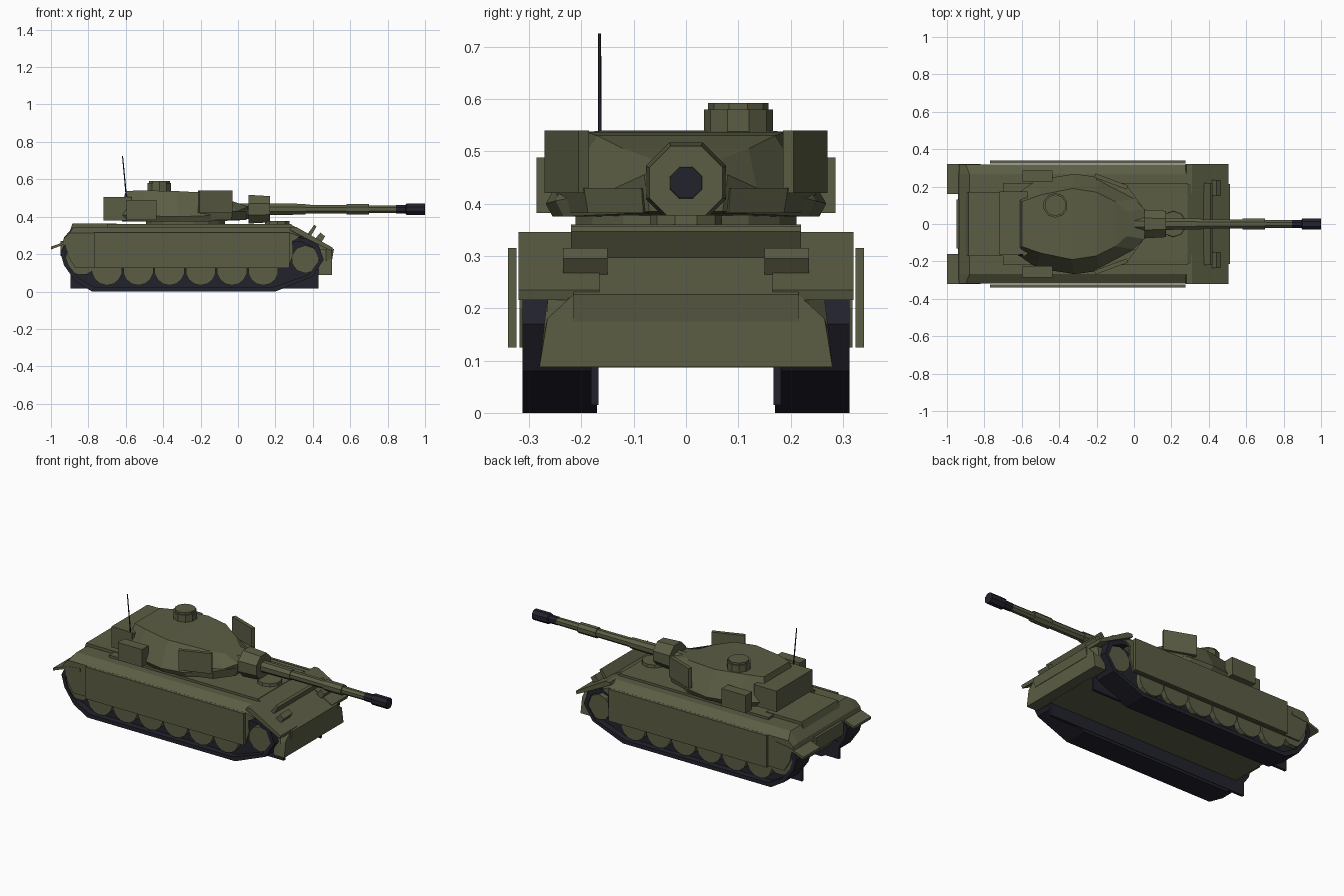
import bpy, bmesh, math
from mathutils import Vector


def material(name, col):
    m = bpy.data.materials.new(name)
    m.diffuse_color = (*col, 1)
    return m


GREEN = material("olive_green", (0.105, 0.110, 0.058))
DARK = material("dark_rubber", (0.016, 0.016, 0.026))


def finish(name, bm, mat):
    bmesh.ops.recalc_face_normals(bm, faces=bm.faces)
    me = bpy.data.meshes.new(name)
    bm.to_mesh(me)
    bm.free()
    me.materials.append(mat)
    ob = bpy.data.objects.new(name, me)
    bpy.context.collection.objects.link(ob)
    return ob


def loft(name, rings, mat, caps=True):
    """Skin between closed rings of 3D points."""
    bm = bmesh.new()
    vs = [[bm.verts.new(p) for p in r] for r in rings]
    n = len(vs[0])
    for a, b in zip(vs, vs[1:]):
        for i in range(n):
            j = (i + 1) % n
            bm.faces.new((a[i], a[j], b[j], b[i]))
    if caps:
        for r in (vs[0], vs[-1]):
            bm.faces.new(r)
    return finish(name, bm, mat)


def prism_y(name, pts, y0, y1, mat):
    return loft(name, [[(x, y, z) for x, z in pts] for y in (y0, y1)], mat)


def box(name, x0, x1, y0, y1, z0, z1, mat):
    return prism_y(name, [(x0, z0), (x1, z0), (x1, z1), (x0, z1)], y0, y1, mat)


def turned(name, origin, axis, prof, sides, mat):
    """Stack of polygonal rings (distance, radius) along an axis."""
    q = Vector((0, 0, 1)).rotation_difference(Vector(axis))
    rings = []
    for d, r in prof:
        ring = []
        for i in range(sides):
            a = 2 * math.pi * (i + 0.5) / sides
            ring.append(q @ Vector((r * math.cos(a), r * math.sin(a), d)) + Vector(origin))
        rings.append(ring)
    return loft(name, rings, mat)


# Hull, with bevelled upper side edges
prism_y("lower_hull", [(-0.90, 0.17), (-0.84, 0.087), (0.44, 0.087), (0.49, 0.2),
                       (0.3, 0.28), (-0.92, 0.28)], -0.17, 0.17, GREEN)
full = [(-0.94, 0.25), (-0.93, 0.29), (-0.88, 0.346), (0.28, 0.346), (0.37, 0.295), (0.27, 0.255)]
edge = [(-0.94, 0.25), (-0.93, 0.285), (-0.90, 0.312), (0.28, 0.312), (0.33, 0.295), (0.27, 0.255)]
loft("upper_hull", [[(x, y, z) for x, z in prof] for y, prof in
                    ((-0.318, edge), (-0.268, full), (0.268, full), (0.318, edge))], GREEN)
prism_y("glacis", [(0.26, 0.25), (0.26, 0.357), (0.285, 0.357), (0.513, 0.226), (0.504, 0.175),
                   (0.44, 0.16)], -0.215, 0.215, GREEN)
# Nose plate with bevelled upper corners
nose = [(-0.28, 0.088), (0.28, 0.088), (0.272, 0.16), (0.264, 0.226), (-0.264, 0.226), (-0.272, 0.16)]
face = [(-0.28, 0.088), (0.28, 0.088), (0.265, 0.18), (0.215, 0.226), (-0.215, 0.226), (-0.265, 0.18)]
loft("nose_plate", [[(x, y, z) for y, z in prof] for x, prof in ((0.43, nose), (0.47, nose), (0.502, face))],
     GREEN)
prism_y("deck_plate", [(-0.70, 0.34), (-0.70, 0.36), (0.285, 0.36), (0.285, 0.34)],
        -0.22, 0.22, GREEN)
prism_y("engine_deck", [(-0.90, 0.32), (-0.885, 0.364), (-0.65, 0.364), (-0.65, 0.34)],
        -0.172, 0.172, GREEN)
prism_y("splash_board", [(0.365, 0.298), (0.385, 0.29), (0.42, 0.347), (0.408, 0.357)],
        -0.22, 0.22, GREEN)
box("rear_plate", -0.95, -0.90, -0.13, 0.13, 0.19, 0.27, GREEN)
turned("driver_hatch", (0.21, 0, 0.35), (0, 0, 1), [(0, 0.07), (0.028, 0.068)], 10, GREEN)

# Track outline
outer = [(-0.95, 0.21), (-0.93, 0.14), (-0.87, 0.055), (-0.78, 0.0), (0.20, 0.0), (0.40, 0.08),
         (0.458, 0.17), (0.43, 0.25), (0.36, 0.285), (0.26, 0.295), (-0.85, 0.295), (-0.92, 0.27)]
inner = [(-0.245 + (x + 0.245) * 0.965, 0.15 + (z - 0.15) * 0.85) for x, z in outer]

for s, side in ((-1, "right"), (1, "left")):
    # Track belt, dark core and inner plate
    loops = [[(x, s * y, z) for x, z in prof] for prof, y in
             ((outer, 0.17), (outer, 0.312), (inner, 0.312), (inner, 0.17))]
    loft("track_belt_" + side, loops + loops[:1], DARK, caps=False)
    prism_y("track_core_" + side, inner, s * 0.172, s * 0.275, DARK)
    prism_y("track_guide_" + side, [(-0.895, 0.015), (0.43, 0.015), (0.43, 0.12), (-0.895, 0.12)],
            s * 0.167, s * 0.182, DARK)
    # Wheels
    for i in range(6):
        turned("road_wheel_" + side, (-0.70 + 0.167 * i, s * 0.26, 0.115), (0, s, 0),
               [(0, 0.082), (0.047, 0.082)], 14, GREEN)
    turned("idler_" + side, (-0.835, s * 0.26, 0.175), (0, s, 0), [(0, 0.088), (0.047, 0.088)], 12, GREEN)
    turned("sprocket_" + side, (0.36, s * 0.26, 0.172), (0, s, 0), [(0, 0.075), (0.047, 0.075)], 10, GREEN)
    # Skirts and mudguards
    box("side_skirt_" + side, -0.77, 0.275, s * 0.324, s * 0.34, 0.125, 0.315, GREEN)
    prism_y("inner_skirt_" + side, [(-0.925, 0.27), (-0.91, 0.19), (-0.87, 0.125), (0.27, 0.125),
                                    (0.295, 0.20), (0.29, 0.30), (-0.91, 0.30)],
            s * 0.308, s * 0.318, GREEN)
    prism_y("front_mudguard_" + side, [(0.275, 0.33), (0.28, 0.346), (0.31, 0.346), (0.505, 0.235),
                                       (0.50, 0.216)], s * 0.165, s * 0.32, GREEN)
    prism_y("rear_mudguard_" + side, [(-1.0, 0.225), (-1.0, 0.24), (-0.90, 0.275), (-0.82, 0.285),
                                      (-0.82, 0.265), (-0.92, 0.255)], s * 0.16, s * 0.32, GREEN)
    # Headlights
    prism_y("headlight_" + side, [(0.415, 0.285), (0.44, 0.255), (0.466, 0.295), (0.44, 0.315)],
            s * 0.15, s * 0.235, GREEN)
    # Turret stowage boxes
    box("turret_side_box_" + side, -0.595, -0.435, s * 0.225, s * 0.286, 0.382, 0.488, GREEN)
    # Angled cheek plates
    plan = [(-0.215, 0.25), (-0.205, 0.27), (-0.03, 0.205), (-0.04, 0.185)]
    loft("cheek_plate_" + side, [[(x, s * y, z) for x, y in plan] for z in (0.42, 0.54)], GREEN)
    # Cheek armour
    plan = [(-0.2, 0.15), (-0.2, 0.25), (-0.03, 0.195), (0.05, 0.085), (0.0, 0.06)]
    loft("cheek_wedge_" + side, [[(x - dx, s * y * k, z) for x, y in plan]
                                 for z, k, dx in ((0.382, 0.96, 0.005), (0.43, 1, 0))], GREEN)

# Turret: half outlines (x, half width, z) from bottom to roof
low = [(-0.62, .145, .375), (-0.51, .22, .375), (-0.31, .255, .375), (-0.17, .235, .375),
       (0.0, .125, .38), (0.045, .07, .385)]
mid = [(-0.635, .155, .41), (-0.52, .235, .405), (-0.32, .268, .40), (-0.18, .25, .405),
       (0.0, .135, .43), (0.055, .08, .455)]
top = [(-0.60, .12, .538), (-0.5, .155, .54), (-0.33, .19, .537), (-0.20, .17, .53),
       (-0.1, .12, .505), (-0.04, .065, .485)]
bm = bmesh.new()
rings = []
for half in (low, mid, top):
    outline = half + [(x, -y, z) for x, y, z in reversed(half)]
    rings.append([bm.verts.new(p) for p in outline])
for a, b in zip(rings, rings[1:]):
    for i in range(12):
        j = (i + 1) % 12
        bm.faces.new((a[i], a[j], b[j], b[i]))
for r in (rings[0], rings[2]):
    for i in range(5):
        bm.faces.new((r[i], r[i + 1], r[10 - i], r[11 - i]))
finish("turret", bm, GREEN)
turned("turret_ring", (-0.28, 0, 0.35), (0, 0, 1), [(0, 0.215), (0.03, 0.215)], 16, GREEN)
box("turret_bustle", -0.72, -0.57, -0.167, 0.173, 0.38, 0.505, GREEN)
turned("cupola", (-0.42, 0.1, 0.52), (0, 0, 1), [(0, 0.066), (0.06, 0.066), (0.06, 0.058), (0.072, 0.058)],
       10, GREEN)

# Gun
Z = 0.44
turned("mantlet", (0, 0, Z), (1, 0, 0), [(0.055, 0.083), (0.17, 0.076)], 8, GREEN)
turned("mantlet_neck", (0, 0, Z - 0.01), (1, 0, 0), [(0.0, 0.045), (0.06, 0.045)], 8, GREEN)
turned("gun_barrel", (0, 0, Z), (1, 0, 0),
       [(0.16, 0.034), (0.36, 0.031), (0.36, 0.026), (0.58, 0.025), (0.58, 0.031), (0.70, 0.031),
        (0.70, 0.023), (0.86, 0.022)], 8, GREEN)
turned("muzzle", (0, 0, Z), (1, 0, 0), [(0.845, 0.024), (0.895, 0.024), (0.90, 0.032), (1.0, 0.032)], 8, DARK)

# Antenna
d = Vector((-0.022, 0, 0.235))
turned("antenna", (-0.595, -0.165, 0.49), d.normalized(), [(0, 0.004), (d.length, 0.003)], 5, DARK)
box("antenna_base", -0.62, -0.58, -0.172, -0.15, 0.47, 0.505, GREEN)
